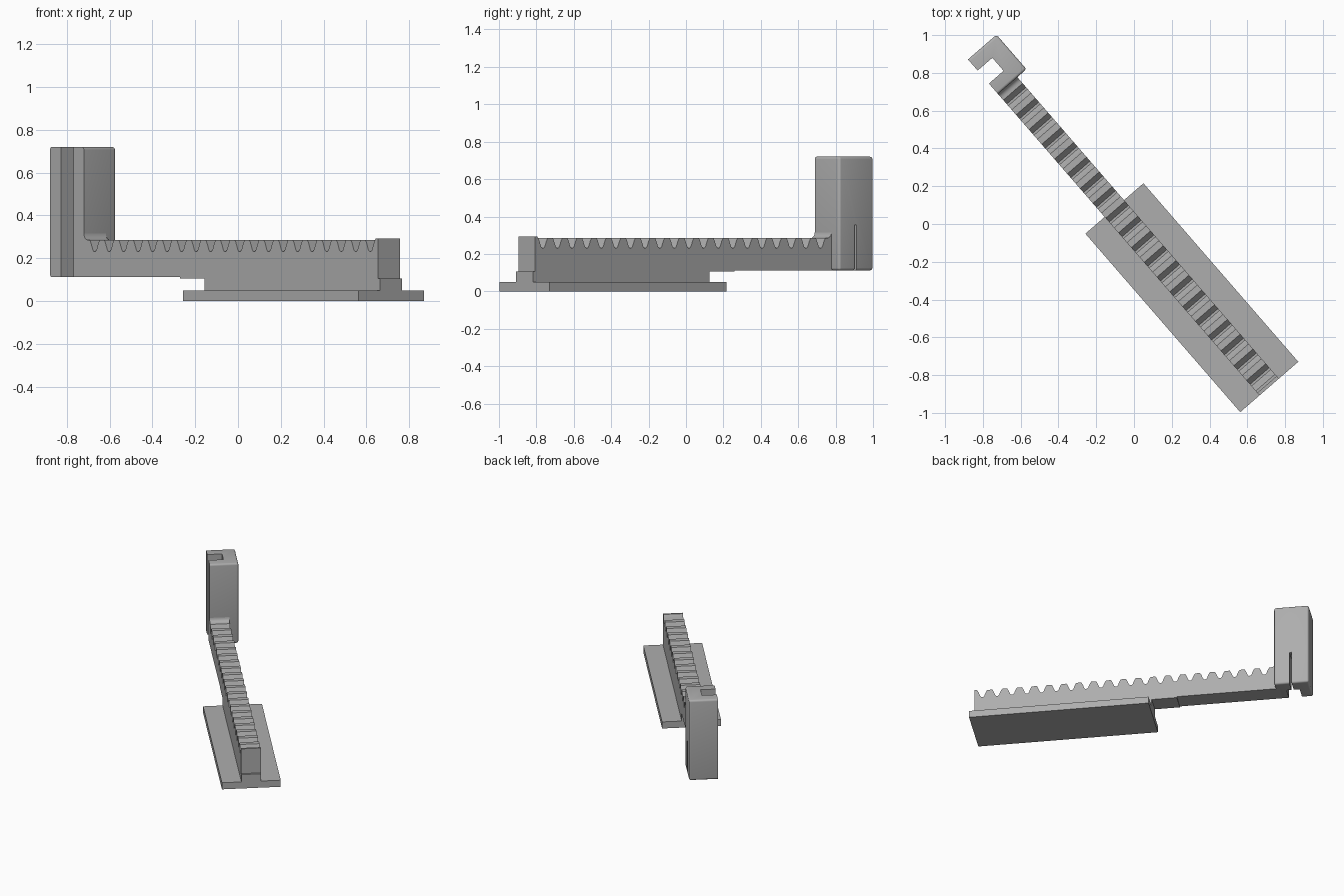
import bpy, bmesh, math
from mathutils import Matrix, Vector

cube = bpy.data.objects.get("Cube")
if cube:
    bpy.data.objects.remove(cube, do_unlink=True)

grey = bpy.data.materials.new("plain grey")
grey.use_nodes = True
tone = (0.42, 0.42, 0.42, 1)
grey.diffuse_color = tone
grey.node_tree.nodes["Principled BSDF"].inputs["Base Color"].default_value = tone

# Everything is built along a straight axis, then turned to the diagonal
TURN = Matrix.Rotation(math.atan2(-0.755, 0.655), 4, 'Z')


def prism(name, outline, axis, low, high):
    """Extrude an outline along axis 'y' (u,z points) or 'z' (u,v points)."""
    bm = bmesh.new()
    place = (lambda a, b, c: (a, c, b)) if axis == 'y' else (lambda a, b, c: (a, b, c))
    face = bm.faces.new([bm.verts.new(place(a, b, low)) for a, b in outline])
    push = Vector(place(0, 0, high - low))
    made = bmesh.ops.extrude_face_region(bm, geom=[face])["geom"]
    bmesh.ops.translate(bm, vec=push, verts=[v for v in made if isinstance(v, bmesh.types.BMVert)])
    bmesh.ops.recalc_face_normals(bm, faces=bm.faces)
    mesh = bpy.data.meshes.new(name)
    bm.to_mesh(mesh)
    bm.free()
    mesh.materials.append(grey)
    obj = bpy.data.objects.new(name, mesh)
    bpy.context.collection.objects.link(obj)
    obj.matrix_world = TURN
    return obj


def box(name, u0, u1, v0, v1, z0, z1):
    return prism(name, [(u0, v0), (u1, v0), (u1, v1), (u0, v1)], 'z', z0, z1)


BACK, SIDE = -0.093, 0.043          # rack width
START, END, FOOT = -0.13, 1.121, 0.05
UNDER, ROOT, TIP = 0.112, 0.232, 0.285
HEAD = -0.992                       # face of the hook that meets the rack

# Base plate
box("base_plate", START, END, -0.228, 0.179, 0, FOOT)
box("rack_foot", START, END, BACK, SIDE, FOOT, 0.105)

# Toothed rack: side profile with a fillet up to the hook
TEETH, FIRST, LAST = 19, -0.915, 1.05
pitch = (LAST - FIRST) / TEETH
R = 0.03
profile = [(HEAD - 0.03, UNDER), (-0.305, UNDER), (-0.305, 0.105),
           (1.105, 0.105), (1.105, 0.293), (1.09, 0.293)]
tooth = [(0.33, TIP), (0.25, TIP - 0.014), (0.13, ROOT + 0.008), (0.06, ROOT)]
for i in range(TEETH, -1, -1):
    valley = FIRST + i * pitch
    profile += [(valley + s * pitch, z) for s, z in tooth]
    profile += [(valley - s * pitch, z) for s, z in reversed(tooth)]
for i in range(6):
    a = math.radians(90 * i / 5)
    profile.append((HEAD + R - R * math.sin(a), TIP + R - R * math.cos(a)))
profile.append((HEAD - 0.03, TIP + R))
prism("toothed_rack", profile, 'y', BACK, SIDE)

# Hook: upright channel with rounded outer edges
hook = box("hook", -1.234, HEAD, BACK, 0.107, UNDER, 0.72)
bevel = hook.modifiers.new("rounded edges", 'BEVEL')
bevel.width, bevel.segments = 0.014, 4

# Keep the open side square, round the rest
weights = hook.data.attributes.new("bevel_weight_edge", 'FLOAT', 'EDGE')
for e in hook.data.edges:
    on_open_side = all(hook.data.vertices[i].co.y < BACK + 0.001 for i in e.vertices)
    weights.data[e.index].value = 0 if on_open_side else 1
bevel.limit_method = 'WEIGHT'

# Channel and narrow slit cut out of the hook
for cutter in (box("channel_cutter", -1.156, -1.065, -0.2, 0.01, 0, 1),
               box("slit_cutter", -1.115, -1.099, -0.05, 0.2, 0, 0.355)):
    cut = hook.modifiers.new(cutter.name, 'BOOLEAN')
    cut.object, cut.solver = cutter, 'EXACT'
    cutter.hide_render = True

# Apply the cuts and drop the cutters
bpy.context.view_layer.update()
final = bpy.data.meshes.new_from_object(hook.evaluated_get(bpy.context.evaluated_depsgraph_get()))
hook.modifiers.clear()
hook.data = final
for name in ("channel_cutter", "slit_cutter"):
    bpy.data.objects.remove(bpy.data.objects[name], do_unlink=True)

# Smooth the rounded parts, keep edges sharp
for obj in bpy.context.selected_objects:
    obj.select_set(False)
for name in ("hook", "toothed_rack"):
    obj = bpy.data.objects[name]
    obj.select_set(True)
    bpy.context.view_layer.objects.active = obj
bpy.ops.object.shade_smooth_by_angle(angle=math.radians(28))
